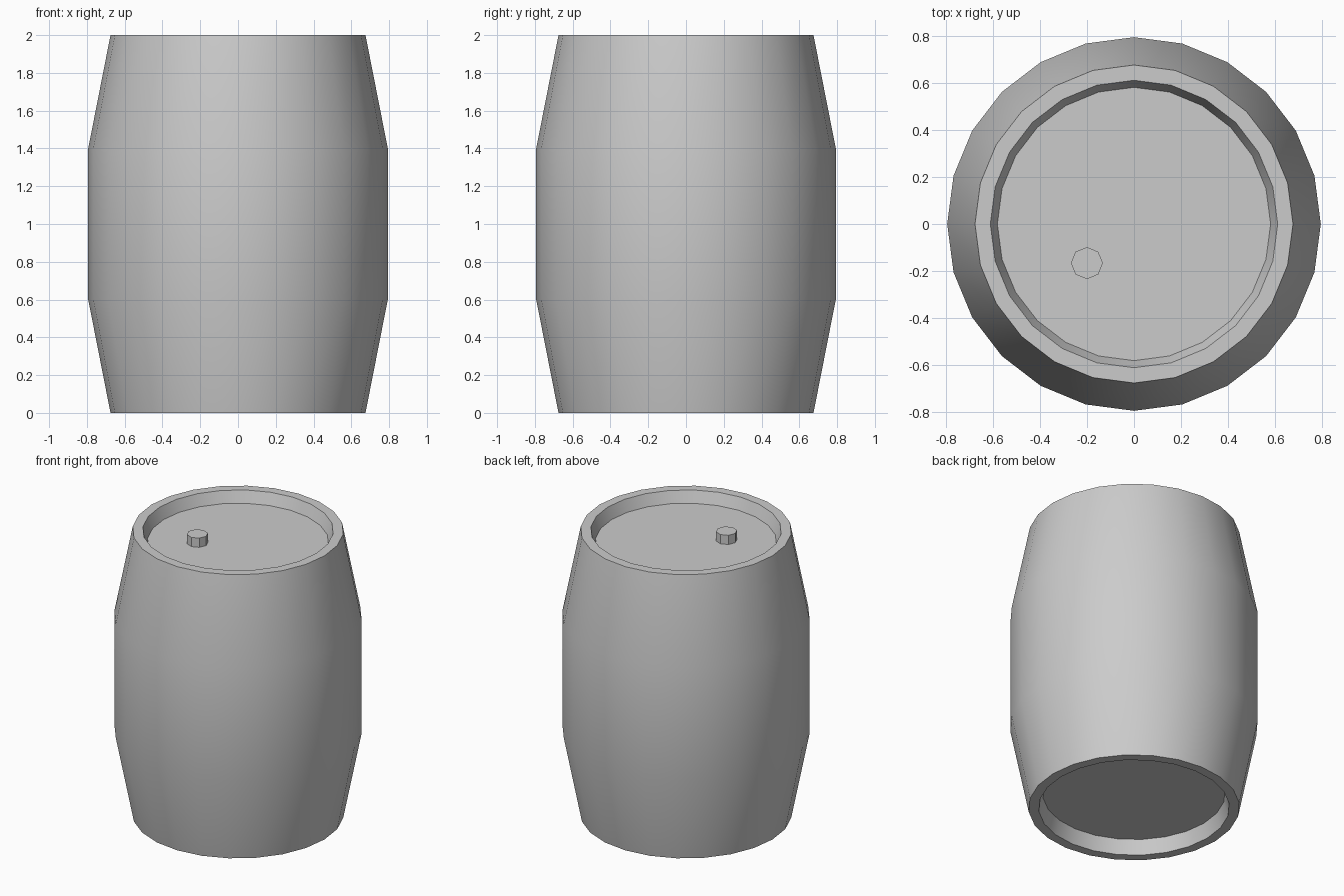
import bpy, bmesh
from math import cos, sin, pi, radians

if "Cube" in bpy.data.objects:
    bpy.data.objects.remove(bpy.data.objects["Cube"])


def lathe(name, profile, sides, centre=(0, 0), smooth_angle=30):
    """Revolve (radius, z) points about z and cap both ends."""
    bm = bmesh.new()
    rings = []
    for r, z in profile:
        rings.append([bm.verts.new((centre[0] + r * cos(2 * pi * i / sides),
                                    centre[1] + r * sin(2 * pi * i / sides), z))
                      for i in range(sides)])
    for a, b in zip(rings, rings[1:]):
        for i in range(sides):
            j = (i + 1) % sides
            bm.faces.new((a[i], a[j], b[j], b[i]))
    bm.faces.new(rings[0][::-1])
    bm.faces.new(rings[-1])
    bmesh.ops.recalc_face_normals(bm, faces=bm.faces)
    mesh = bpy.data.meshes.new(name)
    bm.to_mesh(mesh)
    bm.free()
    obj = bpy.data.objects.new(name, mesh)
    bpy.context.collection.objects.link(obj)
    bpy.ops.object.select_all(action='DESELECT')
    obj.select_set(True)
    bpy.context.view_layer.objects.active = obj
    bpy.ops.object.shade_smooth_by_angle(angle=radians(smooth_angle))
    return obj


# Barrel body: recessed bottom, bulging staves, recessed top
lathe("barrel_body", [(0.583, 0.10), (0.61, 0), (0.675, 0), (0.793, 0.6),
                      (0.793, 1.4), (0.675, 2), (0.61, 2), (0.58, 1.92)], 24)

# Bung standing on the barrel head
lathe("bung", [(0.068, 1.91), (0.068, 1.985)], 8, centre=(-0.2, -0.166))
